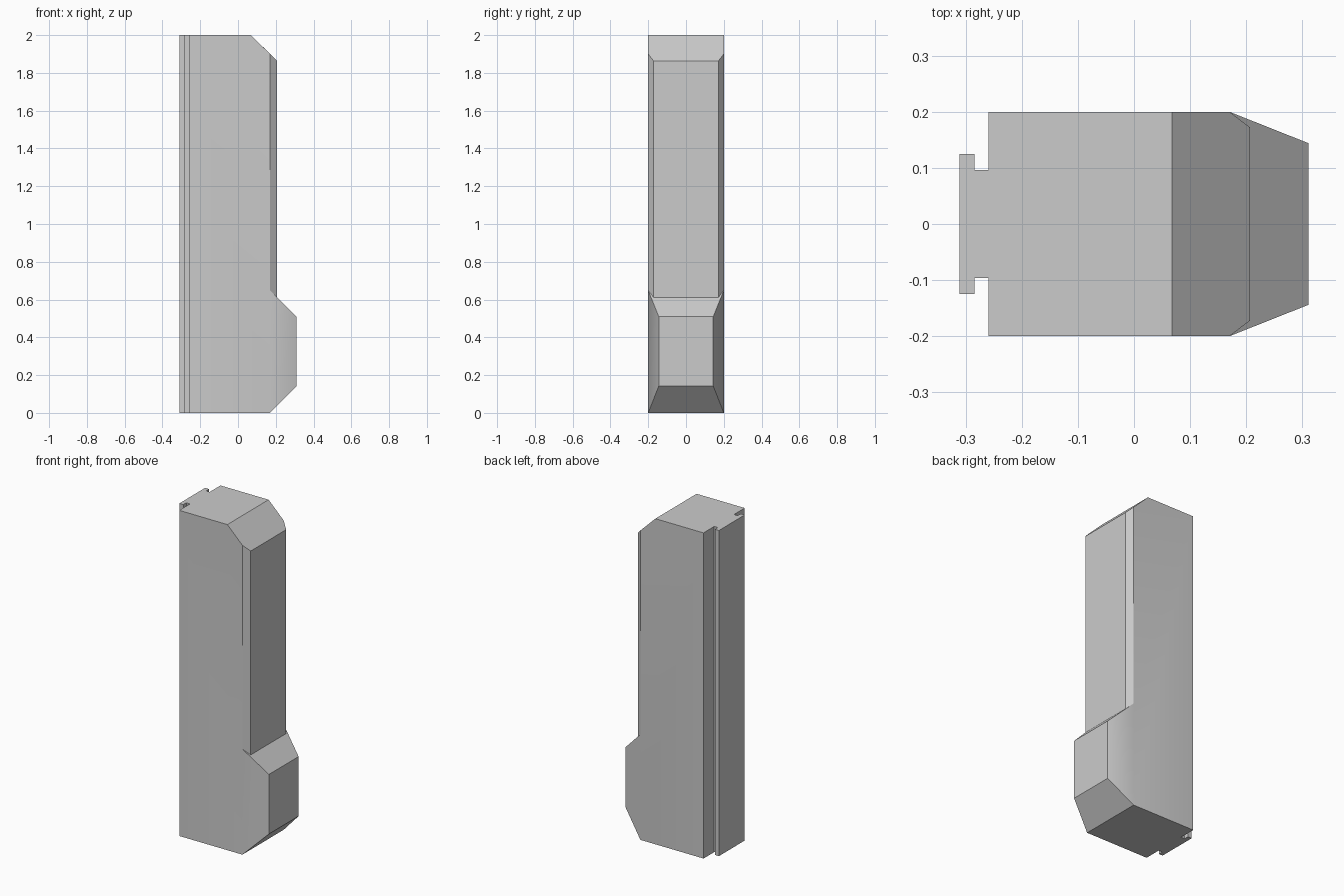
import bpy, bmesh, math

cube = bpy.data.objects.get("Cube")
if cube:
    bpy.data.objects.remove(cube, do_unlink=True)

grey = bpy.data.materials.new("light_grey")
grey.use_nodes = True
colour = (0.6, 0.6, 0.6, 1)
grey.diffuse_color = colour
grey.node_tree.nodes["Principled BSDF"].inputs["Base Color"].default_value = colour

HEIGHT, HALF = 2.0, 0.2
bm = bmesh.new()


def pair(x, y, z):
    """Mirrored vertices on the +y and -y sides."""
    return bm.verts.new((x, y, z)), bm.verts.new((x, -y, z))


def strip(a, b):
    """Face spanning two mirrored pairs."""
    bm.faces.new((a[0], a[1], b[1], b[0]))


def sides(*pairs):
    """The same polygon on both sides."""
    for s in (0, 1):
        bm.faces.new([p[s] for p in pairs])


def cap(pairs):
    """Symmetric polygon closed across the middle."""
    bm.faces.new([p[0] for p in pairs] + [p[1] for p in reversed(pairs)])


# Back section: T-shaped mounting rail, neck and rear corner
rail = [(-0.311, 0.125), (-0.284, 0.125), (-0.284, 0.096),
        (-0.259, 0.096), (-0.259, HALF)]
low = [pair(x, y, 0) for x, y in rail]
high = [pair(x, y, HEIGHT) for x, y in rail]
strip(low[0], high[0])
for i in range(len(rail) - 1):
    sides(low[i], low[i + 1], high[i + 1], high[i])

# Main column corners
toe = pair(0.17, HALF, 0)
waist = pair(0.17, HALF, 0.648)
shoulder = pair(0.17, HALF, 1.9)
crown = pair(0.068, HALF, HEIGHT)
cap(low + [toe])
cap(high + [crown])
sides(low[-1], toe, waist, shoulder, crown, high[-1])

# Raised panel with bevelled edges and sloping top
panel_low = pair(0.207, 0.172, 0.612)
panel_high = pair(0.207, 0.172, 1.864)
strip(panel_low, panel_high)
sides(waist, panel_low, panel_high, shoulder)
cap([crown, shoulder, panel_high])

# Tapered foot
foot_low = pair(0.311, 0.144, 0.143)
foot_high = pair(0.311, 0.144, 0.509)
strip(toe, foot_low)
strip(foot_low, foot_high)
sides(toe, foot_low, foot_high, waist)
cap([panel_low, waist, foot_high])

bmesh.ops.recalc_face_normals(bm, faces=bm.faces[:])
mesh = bpy.data.meshes.new("rail_mounted_housing")
bm.to_mesh(mesh)
bm.free()
mesh.materials.append(grey)
body = bpy.data.objects.new("rail_mounted_housing", mesh)
bpy.context.collection.objects.link(body)

bpy.ops.object.select_all(action="DESELECT")
body.select_set(True)
bpy.context.view_layer.objects.active = body
bpy.ops.object.shade_smooth_by_angle(angle=math.radians(30))
